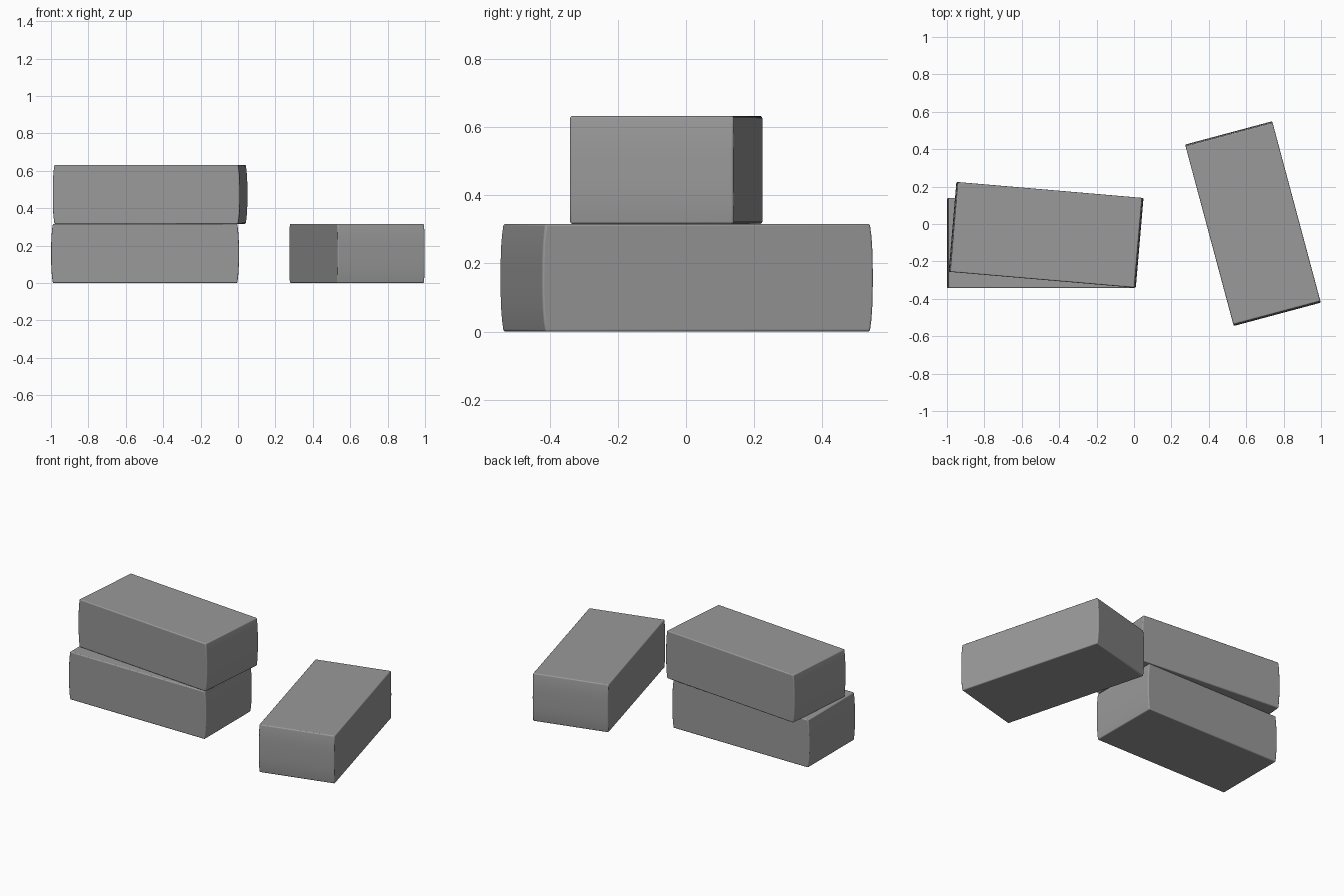
import bpy, bmesh
from math import radians

if "Cube" in bpy.data.objects:
    bpy.data.objects.remove(bpy.data.objects["Cube"])

L, W, H = 1.004, 0.482, 0.316
BULGE = 0.009

# dark grey brick colour
grey = bpy.data.materials.new("dark_grey")
grey.diffuse_color = (0.32, 0.32, 0.32, 1)
grey.use_nodes = True
grey.node_tree.nodes["Principled BSDF"].inputs["Base Color"].default_value = grey.diffuse_color


def brick(name, x, y, z, angle):
    # block with gently bulging short ends and small rounded edges
    bm = bmesh.new()
    bmesh.ops.create_cube(bm, size=1)
    for i in range(1, 10):
        bmesh.ops.bisect_plane(bm, geom=bm.verts[:] + bm.edges[:] + bm.faces[:],
                               plane_co=(0, 0, -0.5 + i / 10), plane_no=(0, 0, 1))
    for v in bm.verts:
        side = 1 if v.co.x > 0 else -1
        v.co = (side * (L / 2 - BULGE * abs(2 * v.co.z) ** 3), v.co.y * W, v.co.z * H)
    mesh = bpy.data.meshes.new(name)
    bm.to_mesh(mesh)
    bm.free()
    mesh.materials.append(grey)
    ob = bpy.data.objects.new(name, mesh)
    bpy.context.collection.objects.link(ob)
    ob.location = (x, y, z + H / 2)
    ob.rotation_euler.z = radians(angle)
    bev = ob.modifiers.new("rounded_edges", 'BEVEL')
    bev.width = 0.006
    bev.segments = 3
    bev.limit_method = 'ANGLE'
    bev.angle_limit = radians(40)
    bpy.ops.object.select_all(action='DESELECT')
    ob.select_set(True)
    bpy.context.view_layer.objects.active = ob
    bpy.ops.object.shade_smooth_by_angle(angle=radians(35))


# two stacked bricks and one loose brick
brick("lower_brick", -0.497, -0.102, 0, 0)
brick("upper_brick", -0.470, -0.058, H, -4.9)
brick("loose_brick", 0.636, 0.002, 0, -75)
